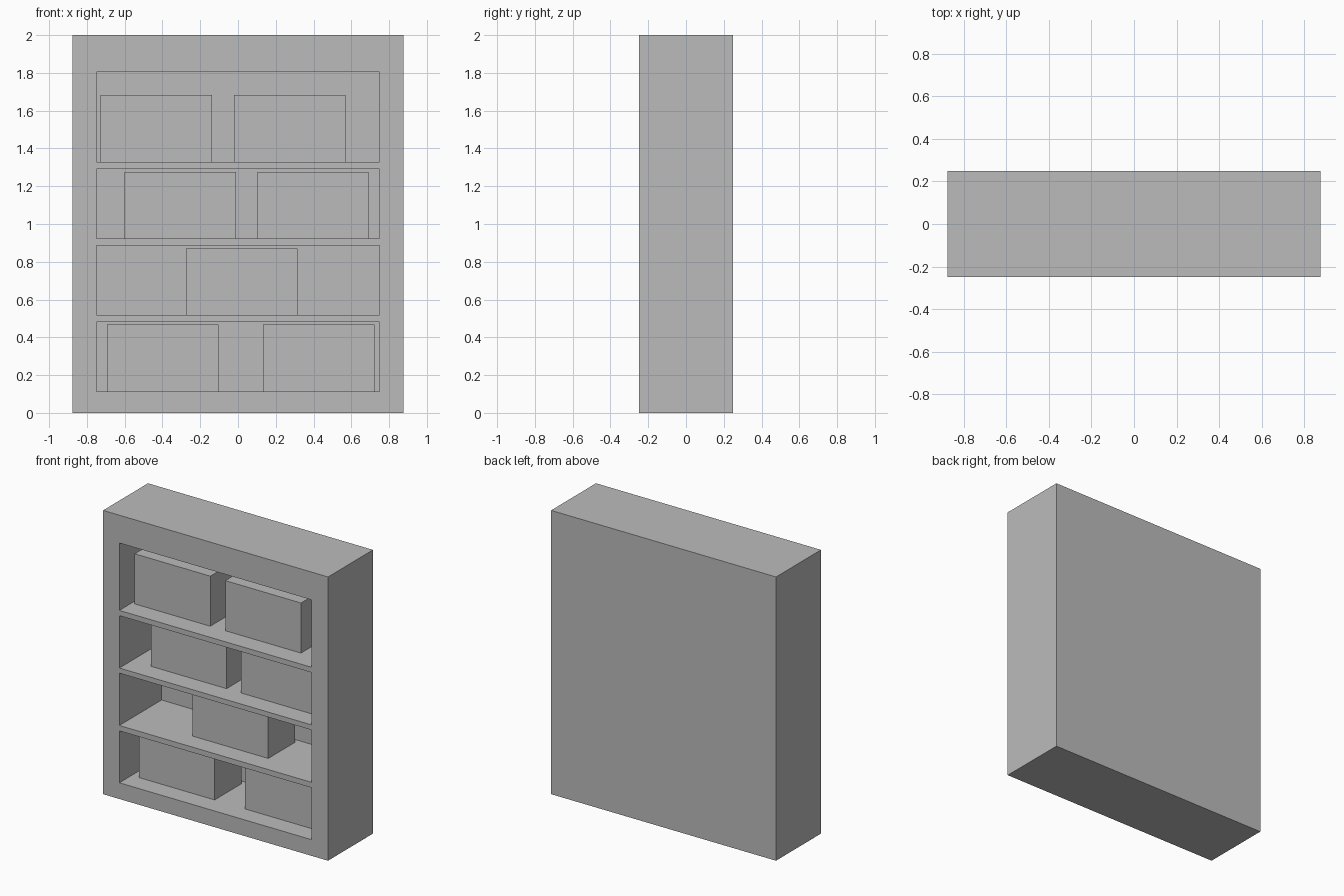
import bpy
from mathutils import Vector

cube = bpy.data.objects.get("Cube")
if cube:
    bpy.data.objects.remove(cube, do_unlink=True)

grey = bpy.data.materials.new("plain_grey")
grey.use_nodes = True
colour = (0.5, 0.5, 0.5, 1)
grey.diffuse_color = colour
grey.node_tree.nodes["Principled BSDF"].inputs["Base Color"].default_value = colour


def box(name, low, high):
    """Flat-sided box between two opposite corners."""
    low, high = Vector(low), Vector(high)
    bpy.ops.mesh.primitive_cube_add(size=1, location=(low + high) / 2)
    ob = bpy.context.object
    ob.name = name
    ob.scale = high - low
    bpy.ops.object.transform_apply(location=False, rotation=False, scale=True)
    ob.data.materials.append(grey)
    return ob


HALF_W, HALF_D, BAY_W = 0.877, 0.25, 0.75
BACK = 0.22                       # inner face of the back panel
BOX_W, BOX_H, BOX_FRONT, BOX_BACK = 0.59, 0.353, -0.113, 0.187

# Each bay: floor height, ceiling height, left edges of its storage boxes
bays = {
    "bottom": (0.114, 0.48, (-0.693, 0.132)),
    "lower": (0.518, 0.887, (-0.275,)),
    "upper": (0.923, 1.292, (-0.6, 0.102)),
    "top": (1.329, 1.804, (-0.727, -0.02)),
}

# Solid cabinet with the bays cut into its front
cabinet = box("cabinet", (-HALF_W, -HALF_D, 0), (HALF_W, HALF_D, 2))
for name, (floor, ceiling, lefts) in bays.items():
    cutter = box(name + "_bay_cutter", (-BAY_W, -HALF_D - 0.1, floor), (BAY_W, BACK, ceiling))
    cut = cabinet.modifiers.new(name + "_bay", 'BOOLEAN')
    cut.operation = 'DIFFERENCE'
    cut.solver = 'EXACT'
    cut.object = cutter
    bpy.context.view_layer.objects.active = cabinet
    bpy.ops.object.modifier_apply(modifier=cut.name)
    bpy.data.objects.remove(cutter, do_unlink=True)

    # Storage boxes standing on the shelf
    for i, left in enumerate(lefts):
        box(f"{name}_storage_box_{i + 1}", (left, BOX_FRONT, floor),
            (left + BOX_W, BOX_BACK, floor + BOX_H))
